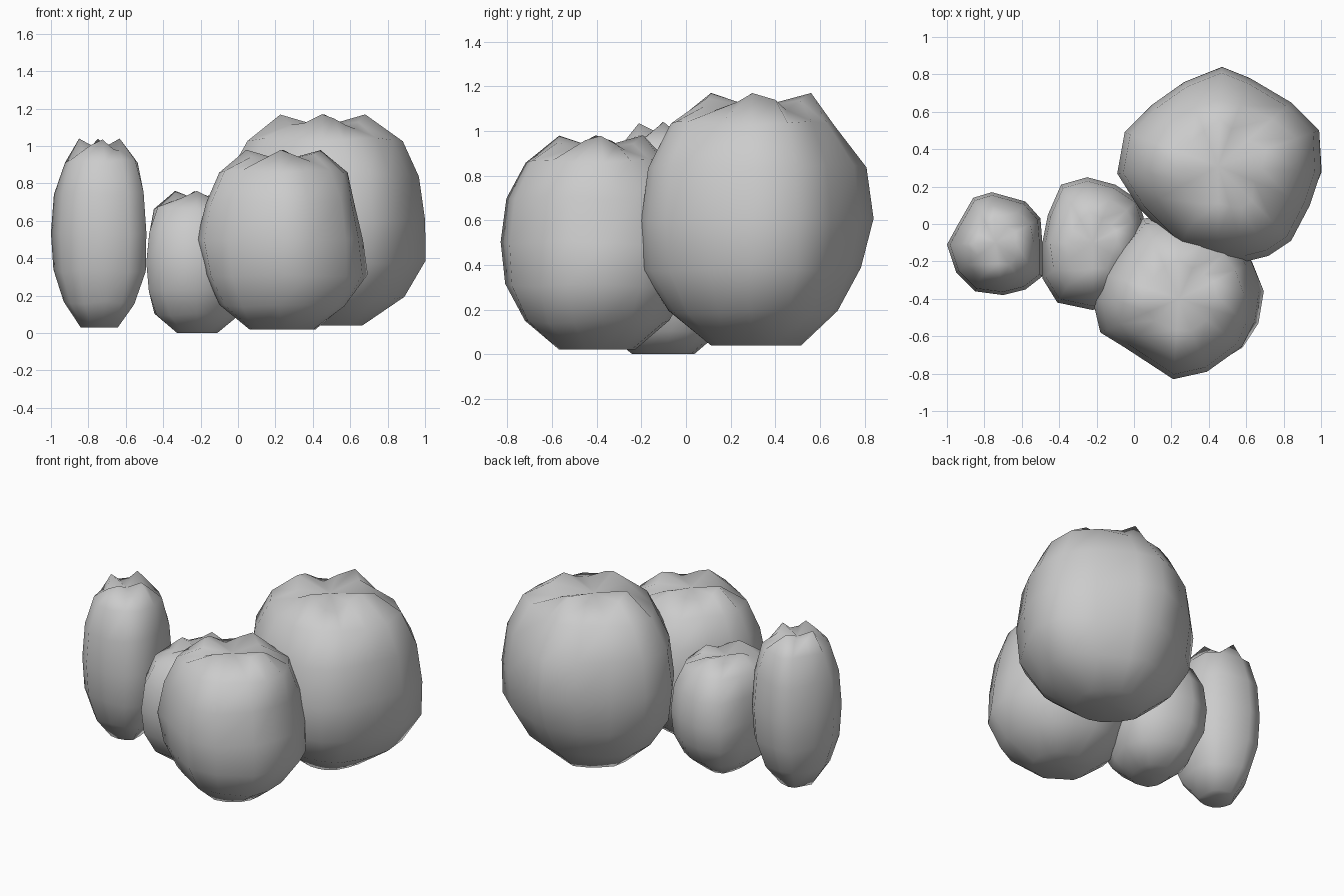
import bpy
import bmesh
from math import atan2, cos, radians, sin
from mathutils import Vector

cube = bpy.data.objects.get("Cube")
if cube:
    bpy.data.objects.remove(cube, do_unlink=True)

grey = bpy.data.materials.new("plain grey")
grey.use_nodes = True
grey.diffuse_color = (0.6, 0.6, 0.6, 1)
grey.node_tree.nodes["Principled BSDF"].inputs["Base Color"].default_value = (0.6, 0.6, 0.6, 1)

# Shared side profile: (share of the height, share of the radius)
PROFILE = [(0, .39), (.13, .74), (.3, .95), (.5, 1), (.71, .94), (.88, .74), (.965, .43)]
CROWN = len(PROFILE) - 1


def clump(name, centre, low, high, outline, bulges):
    """Lumpy gourd-like mass with the given plan outline and dimpled ends.

    Each bulge (degrees, level, factor) swells or dents the surface locally.
    """
    bm = bmesh.new()
    centre = Vector(centre)
    height = high - low
    count = len(outline)
    rings = []
    for level, (rise, spread) in enumerate(PROFILE):
        ring = []
        for point in outline:
            arm = Vector(point) - centre
            angle = atan2(arm.y, arm.x)
            reach = spread
            for degrees, bulge_level, factor in bulges:
                if bulge_level == level:
                    nearness = max(0, cos(angle - radians(degrees))) ** 6
                    reach *= 1 + (factor - 1) * nearness
            z = low + rise * height
            if level == CROWN:                 # uneven crown
                z += height * .035 * cos(angle * 4)
                reach *= 1 + .1 * sin(angle * 5)
            elif level:                        # gentle lumps on the flanks
                z += height * .008 * sin(angle * 4 + level)
            ring.append(bm.verts.new((*(centre + arm * reach), z)))
        rings.append(ring)
    bottom = bm.verts.new((*centre, low + height * .015))
    top = bm.verts.new((*centre, low + height * .94))
    for i in range(count):
        j = (i + 1) % count
        for a, b in zip(rings, rings[1:]):
            bm.faces.new((a[i], a[j], b[j], b[i]))
        bm.faces.new((bottom, rings[0][j], rings[0][i]))
        bm.faces.new((top, rings[-1][i], rings[-1][j]))
    mesh = bpy.data.meshes.new(name)
    bm.to_mesh(mesh)
    bm.free()
    mesh.materials.append(grey)
    obj = bpy.data.objects.new(name, mesh)
    bpy.context.collection.objects.link(obj)
    bpy.ops.object.select_all(action="DESELECT")
    obj.select_set(True)
    bpy.context.view_layer.objects.active = obj
    bpy.ops.object.shade_smooth_by_angle(angle=radians(80))


# Outlines run anticlockwise, starting near +x
clump("large_back_clump", (.45, .31), .04, 1.17,
      [(1, .28), (.99, .5), (.84, .65), (.62, .78), (.47, .84), (.27, .76), (.1, .64), (-.05, .49),
       (-.09, .27), (.03, .08), (.24, -.13), (.45, -.2), (.6, -.2), (.72, -.17), (.84, -.09), (.94, .1)],
      [(0, 1, 1.08), (0, 2, 1.06), (270, 2, 1.05), (270, 1, 1.03), (90, 2, .94), (90, 1, .94),
       (0, 5, 1.06), (90, 5, .9), (180, 1, .97)])
clump("front_clump", (.24, -.4), .02, .98,
      [(.69, -.36), (.64, -.2), (.56, -.08), (.42, 0), (.24, .04), (.05, .03), (-.08, -.12), (-.18, -.26),
       (-.22, -.41), (-.18, -.58), (-.05, -.66), (.21, -.83), (.39, -.79), (.58, -.66), (.66, -.53)],
      [(0, 2, 1.06), (0, 3, .95), (0, 4, .9), (0, 5, 1.04), (315, 1, 1.12), (315, 2, 1.04),
       (180, 2, .94), (180, 4, .95)])
clump("small_middle_clump", (-.22, -.1), 0, .76,
      [(.06, -.06), (.05, .04), (.02, .13), (-.1, .21), (-.25, .25), (-.39, .21), (-.46, .05), (-.49, -.1),
       (-.49, -.29), (-.41, -.42), (-.22, -.46), (-.06, -.4), (.02, -.25)],
      [(190, 1, 1.15), (0, 1, 1.15), (180, 5, 1.15), (0, 5, 1.1)])
clump("tall_right_clump", (-.74, -.1), .03, 1.04,
      [(-.49, -.1), (-.5, .03), (-.58, .12), (-.76, .17), (-.86, .14), (-.94, 0), (-1, -.11), (-.95, -.26),
       (-.85, -.36), (-.7, -.38), (-.58, -.35), (-.49, -.28)],
      [(0, 5, 1.1), (330, 2, 1.04), (180, 5, .96)])
